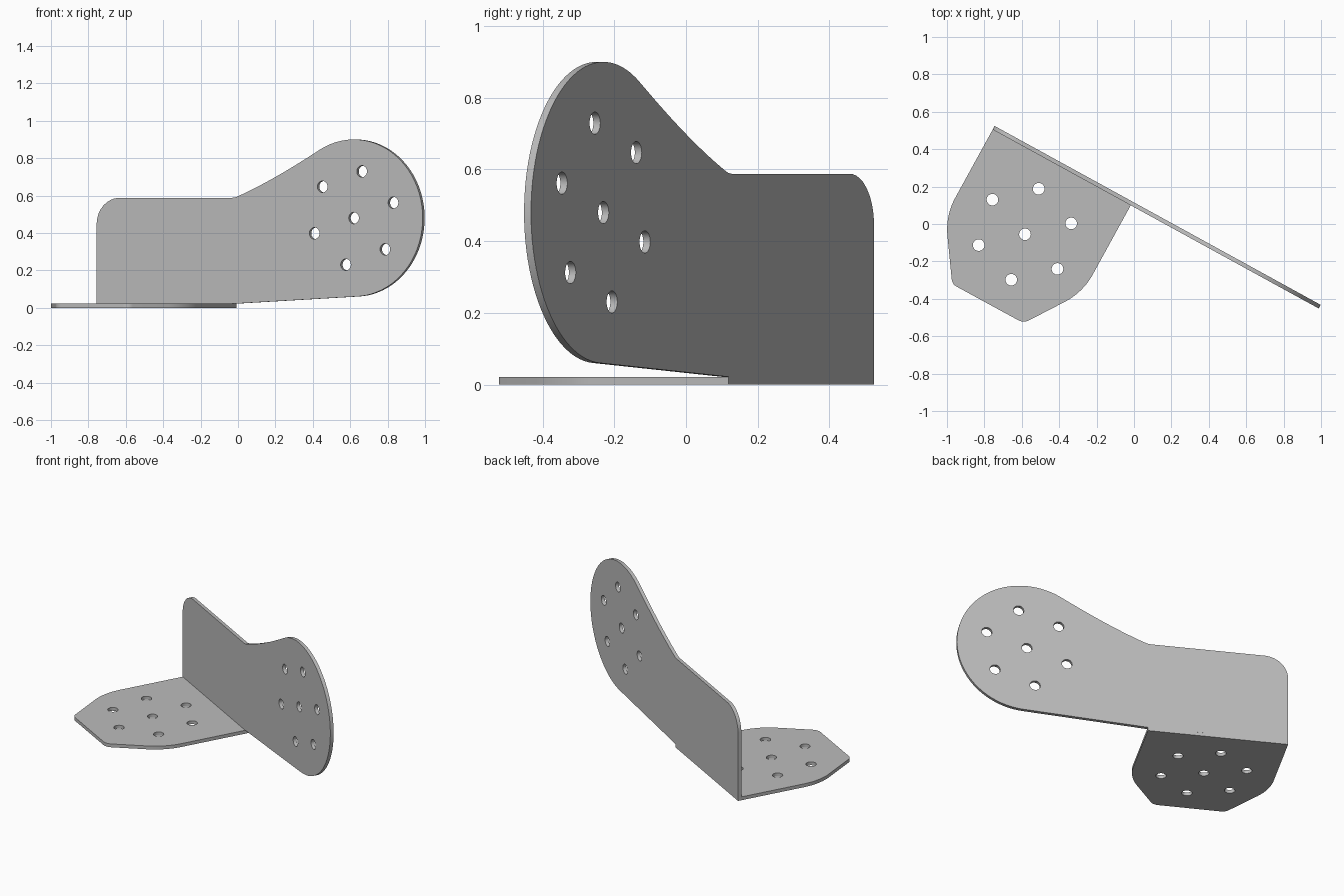
import bpy
import bmesh
from math import cos, sin, radians, pi
from mathutils import Vector, Matrix

THICK = 0.022
TURN = radians(-28.75)

cube = bpy.data.objects.get("Cube")
if cube:
    bpy.data.objects.remove(cube, do_unlink=True)

steel = bpy.data.materials.new("plain grey metal")
steel.use_nodes = True
grey = (0.5, 0.5, 0.5, 1)
steel.diffuse_color = grey
steel.node_tree.nodes["Principled BSDF"].inputs["Base Color"].default_value = grey


def arc(centre, radius, start, end, steps):
    """Points along a circle, angles in degrees."""
    angles = [radians(start + (end - start) * i / steps) for i in range(steps + 1)]
    return [(centre[0] + radius * cos(a), centre[1] + radius * sin(a)) for a in angles]


def fillet(corners, steps=10):
    """Round each (x, y, radius) corner of a closed outline."""
    out = []
    for i, (x, y, r) in enumerate(corners):
        p = Vector((x, y))
        if r == 0:
            out.append(p)
            continue
        a = (Vector(corners[i - 1][:2]) - p).normalized()
        b = (Vector(corners[(i + 1) % len(corners)][:2]) - p).normalized()
        half = a.angle(b) / 2
        centre = p + (a + b).normalized() * (r / sin(half))
        reach = r * cos(half) / sin(half)
        first, last = p + a * reach - centre, p + b * reach - centre
        for k in range(steps + 1):
            t = k / steps
            out.append(centre + (first.lerp(last, t)).normalized() * r)
    return out


def hole_group(centre, angle, spacing=0.254, radius=0.031):
    """One centre hole with six around it."""
    middles = [centre] + arc(centre, spacing, angle, angle + 300, 5)
    return [arc(m, radius, 0, 352.5, 47) for m in middles]


def plate(name, outline, holes, matrix):
    curve = bpy.data.curves.new(name, "CURVE")
    curve.dimensions = "2D"
    curve.fill_mode = "BOTH"
    curve.extrude = THICK / 2
    for loop in [outline] + holes:
        spline = curve.splines.new("POLY")
        spline.points.add(len(loop) - 1)
        for point, (x, y) in zip(spline.points, loop):
            point.co = (x, y, 0, 1)
        spline.use_cyclic_u = True
    obj = bpy.data.objects.new(name, curve)
    bpy.context.collection.objects.link(obj)
    bpy.ops.object.select_all(action="DESELECT")
    obj.select_set(True)
    bpy.context.view_layer.objects.active = obj
    bpy.ops.object.convert(target="MESH")
    obj = bpy.context.view_layer.objects.active
    obj.name = name
    bm = bmesh.new()
    bm.from_mesh(obj.data)
    bmesh.ops.remove_doubles(bm, verts=bm.verts, dist=0.0002)
    bmesh.ops.recalc_face_normals(bm, faces=bm.faces)
    bm.to_mesh(obj.data)
    bm.free()
    obj.data.materials.clear()
    obj.data.materials.append(steel)
    bpy.ops.object.shade_smooth_by_angle(angle=radians(30))
    obj.matrix_world = matrix


# Flat base plate with clipped, rounded corners
base = fillet([
    (-0.745, 0.524, 0), (-1.008, 0.045, 0.35), (-0.972, -0.322, 0.05),
    (-0.59, -0.53, 0.06), (-0.273, -0.366, 0.36), (-0.007, 0.119, 0),
])
plate("base_plate", base, hole_group((-0.583, -0.055), 13.2),
      Matrix.Translation((0, 0, THICK / 2)))

# Upright plate: straight wall, swept neck and round paddle
paddle = (1.568, 0.48)
start, bend, end = Vector((1.358, 0.844)), Vector((1.058, 0.671)), Vector((0.84, 0.588))
neck = [start.lerp(bend, t).lerp(bend.lerp(end, t), t) for t in (i / 10 for i in range(1, 10))]
corners = [(0, THICK, 0), (0.842, THICK, 0)]
corners += [(x, y, 0) for x, y in arc(paddle, 0.42, -87, 120, 60)]
corners += [(x, y, 0) for x, y in neck]
corners += [(end.x, end.y, 0.1), (0, 0.588, 0.14)]

along = Vector((cos(TURN), sin(TURN), 0))
up = Vector((0, 0, 1))
front = along.cross(up)
place = Matrix((along, up, front)).transposed().to_4x4()
place.translation = Vector((-0.745, 0.524, 0)) + front * THICK / 2
plate("upright_plate", fillet(corners), hole_group(paddle, 18.8), place)
